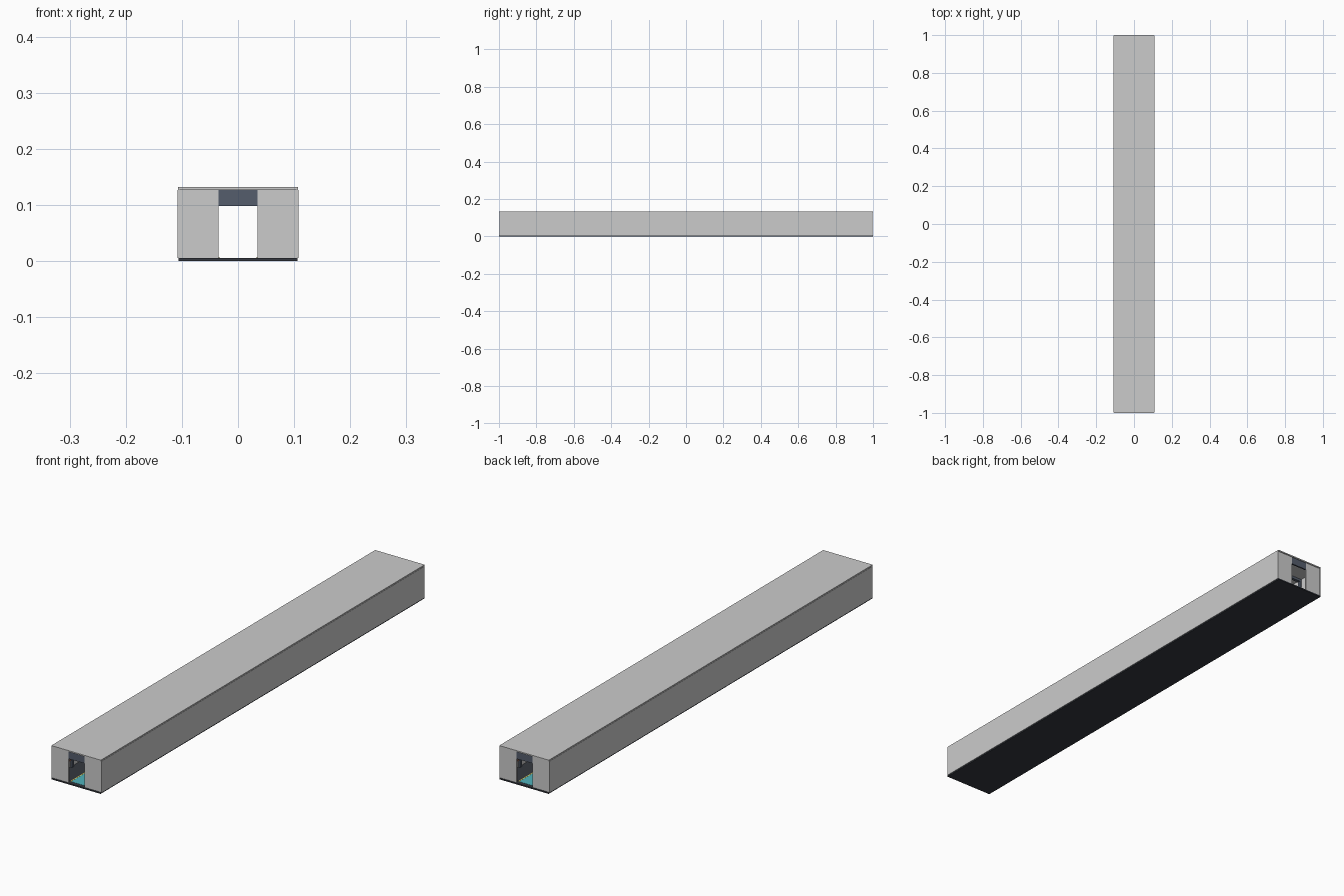
import bpy

if "Cube" in bpy.data.objects:
    bpy.data.objects.remove(bpy.data.objects["Cube"])

def mat(name, r, g, b):
    m = bpy.data.materials.new(name)
    m.diffuse_color = (r, g, b, 1)
    m.use_nodes = True
    m.node_tree.nodes["Principled BSDF"].inputs["Base Color"].default_value = m.diffuse_color
    return m

DARK = mat("dark_floor", 0.035, 0.04, 0.05)
SLATE = mat("slate", 0.09, 0.11, 0.15)
TEAL = mat("teal", 0.08, 0.45, 0.5)
YELLOW = mat("yellow", 0.75, 0.6, 0.1)
BROWN = mat("red_brown", 0.4, 0.15, 0.1)

def box(name, x0, x1, y0, y1, z0, z1, material=None):
    bpy.ops.mesh.primitive_cube_add(size=1, location=((x0+x1)/2, (y0+y1)/2, (z0+z1)/2))
    o = bpy.context.object
    o.name = name
    o.scale = (x1-x0, y1-y0, z1-z0)
    bpy.ops.object.transform_apply(location=False, rotation=False, scale=True)
    if material:
        o.data.materials.append(material)
    return o

def pair(name, x0, x1, y0, y1, z0, z1, material=None):
    # left and right copies
    box(name + "_right", x0, x1, y0, y1, z0, z1, material)
    box(name + "_left", -x1, -x0, y0, y1, z0, z1, material)

# shell
box("floor_slab", -0.106, 0.106, -1, 1, 0, 0.005, DARK)
box("roof_slab", -0.107, 0.107, -1, 1, 0.127, 0.132)
pair("side_wall", 0.104, 0.108, -0.998, 0.998, 0.005, 0.127)

# end walls with a doorway and a header above it
for end, s in (("front", -1), ("back", 1)):
    y0, y1 = sorted((s*0.992, s*0.997))
    pair(end + "_end_wall", 0.035, 0.1045, y0, y1, 0.005, 0.127)
    y0, y1 = sorted((s*0.990, s*0.996))
    box(end + "_door_header", -0.035, 0.035, y0, y1, 0.098, 0.127, SLATE)

# floor markings inside
box("floor_runner", -0.032, 0.032, -0.985, 0.985, 0.005, 0.0056, TEAL)
pair("floor_stripe", 0.032, 0.036, -0.985, 0.985, 0.005, 0.006, YELLOW)

# wall trim and ceiling ribs inside
pair("wall_trim", 0.102, 0.104, -0.99, 0.99, 0.03, 0.036, BROWN)
for i in range(9):
    y = -0.88 + i*0.22
    box(f"ceiling_rib_{i}", -0.104, 0.104, y-0.006, y+0.006, 0.117, 0.127, SLATE)
    pair(f"wall_rib_{i}", 0.097, 0.104, y-0.006, y+0.006, 0.005, 0.117, SLATE)
